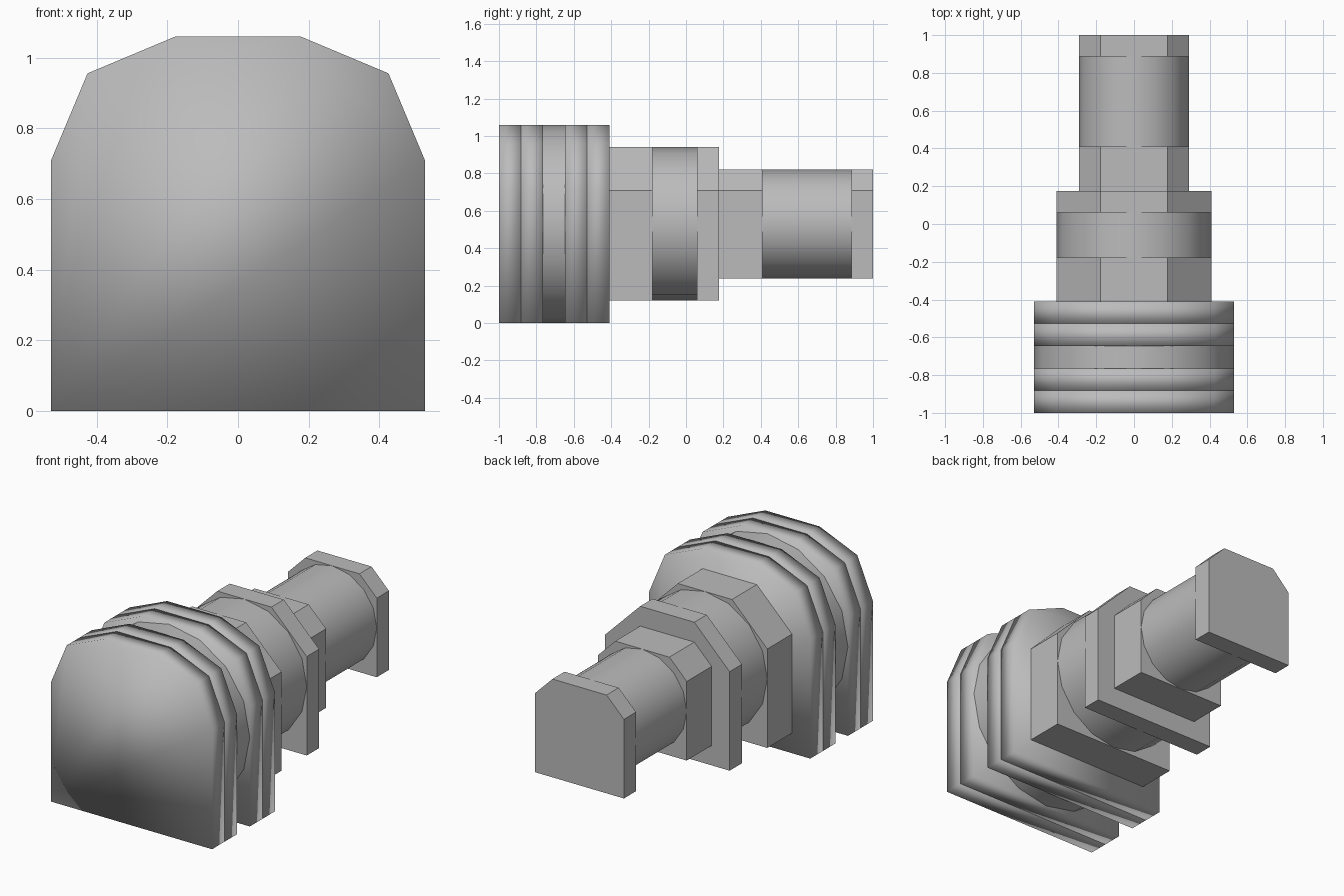
import bpy, bmesh, math

if "Cube" in bpy.data.objects:
    bpy.data.objects.remove(bpy.data.objects["Cube"])

AXIS_Z = 0.53      # height of the common axis
C = 0.178          # half width of the flat on top of every arched block

grey = bpy.data.materials.new("grey")
grey.diffuse_color = (0.5, 0.5, 0.5, 1)
grey.use_nodes = True
grey.node_tree.nodes["Principled BSDF"].inputs["Base Color"].default_value = grey.diffuse_color


def extrude(name, outline, y0, y1):
    """Closed prism from an (x, z) outline, running along y."""
    bm = bmesh.new()
    front = [bm.verts.new((x, y0, z + AXIS_Z)) for x, z in outline]
    back = [bm.verts.new((x, y1, z + AXIS_Z)) for x, z in outline]
    n = len(outline)
    bm.faces.new(front)
    bm.faces.new(back[::-1])
    for i in range(n):
        j = (i + 1) % n
        bm.faces.new((front[i], back[i], back[j], front[j]))
    bmesh.ops.recalc_face_normals(bm, faces=bm.faces)
    mesh = bpy.data.meshes.new(name)
    bm.to_mesh(mesh)
    bm.free()
    mesh.materials.append(grey)
    ob = bpy.data.objects.new(name, mesh)
    bpy.context.collection.objects.link(ob)
    return ob


def block(name, r, y0, y1, shoulder=None, smooth=False):
    """Square-bottomed block with a bevelled arch on top."""
    half = [(r, -r), (r, C)] + ([shoulder] if shoulder else []) + [(C, r)]
    ob = extrude(name, half + [(-x, z) for x, z in reversed(half)], y0, y1)
    if smooth:
        ob.data.shade_smooth()


def drum(name, r, y0, y1, sides=16):
    """Round section with smooth sides and flat ends."""
    pts = [(r * math.cos(2 * math.pi * i / sides),
            r * math.sin(2 * math.pi * i / sides)) for i in range(sides)]
    ob = extrude(name, pts, y0, y1)
    bpy.ops.object.select_all(action='DESELECT')
    ob.select_set(True)
    bpy.context.view_layer.objects.active = ob
    bpy.ops.object.shade_smooth_by_angle(angle=math.radians(40))


# Large head: two pairs of soft plates around a drum
for i, y in enumerate((-1.0, -0.882, -0.646, -0.528)):
    block(f"head_plate_{i + 1}", 0.53, y, y + 0.118, (0.426, 0.426), True)
drum("head_drum", 0.53, -0.764, -0.646)

# Middle body
block("body_front_block", 0.41, -0.41, -0.178)
drum("body_drum", 0.41, -0.178, 0.06)
block("body_rear_block", 0.41, 0.06, 0.176)

# Narrow tail
block("tail_front_block", 0.292, 0.176, 0.41)
drum("tail_drum", 0.292, 0.41, 0.886)
block("tail_end_block", 0.292, 0.886, 1.0)
